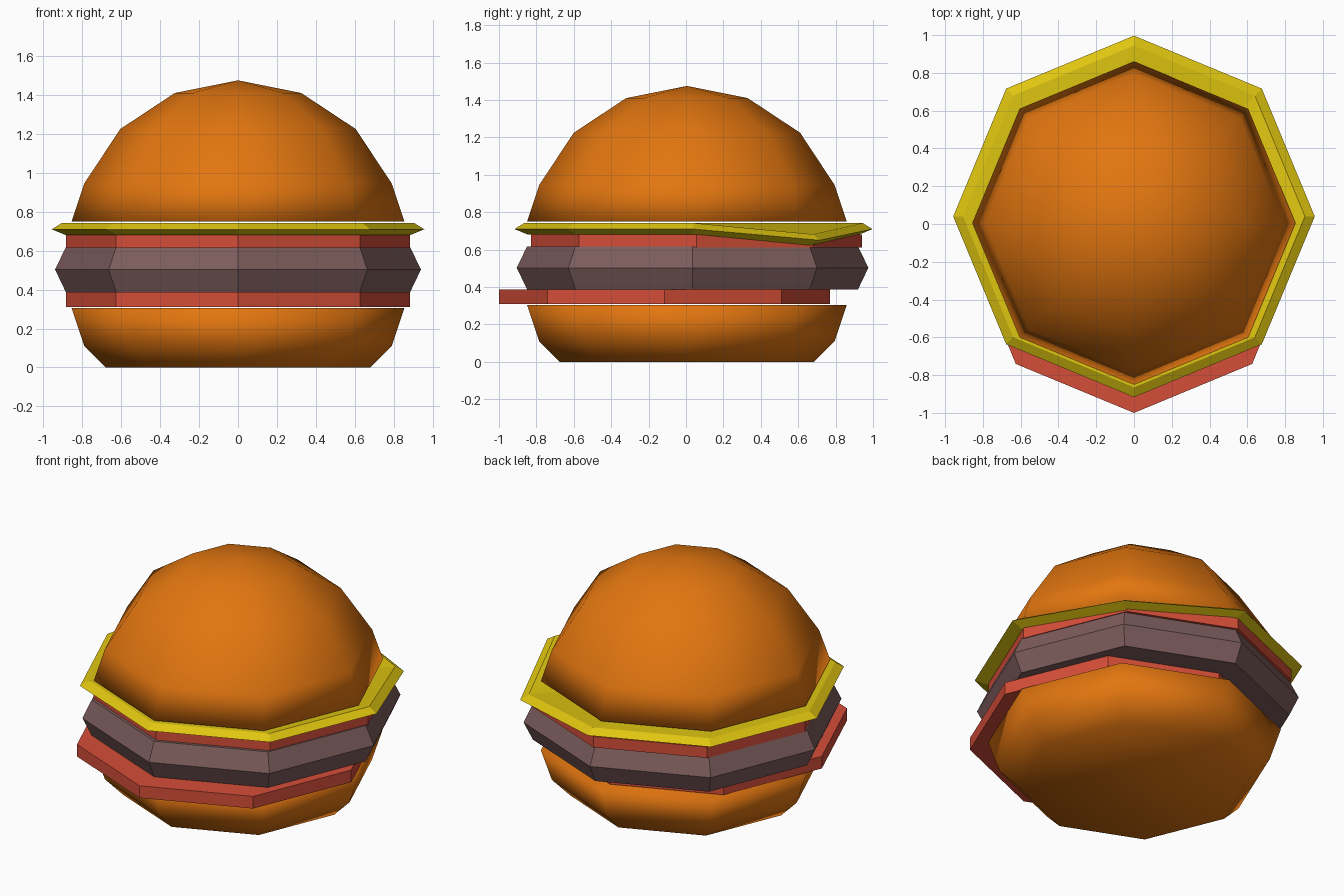
import bpy, bmesh, math

if "Cube" in bpy.data.objects:
    bpy.data.objects.remove(bpy.data.objects["Cube"])

def material(name, color):
    m = bpy.data.materials.new(name)
    m.diffuse_color = (*color, 1)
    m.use_nodes = True
    m.node_tree.nodes["Principled BSDF"].inputs["Base Color"].default_value = m.diffuse_color
    return m

BUN = material("toasted bun", (0.76, 0.18, 0.005))
TOMATO = material("tomato red", (0.66, 0.075, 0.04))
MEAT = material("meat brown", (0.205, 0.108, 0.108))
CHEESE = material("cheese yellow", (0.74, 0.56, 0.005))
SIDES = 8

def lathe(name, profile, mat, y=0.0, smooth=False, droop=0.0):
    """Octagonal solid from (radius, z) rings, bottom to top; droop lowers the back right corner."""
    bm = bmesh.new()
    rings = []
    for r, z in profile:
        if r == 0:
            rings.append([bm.verts.new((0, y, z))])
            continue
        ring = []
        for i in range(SIDES):
            a = math.tau * i / SIDES
            dz = droop if i == 1 else 0
            ring.append(bm.verts.new((r * math.cos(a), y + r * math.sin(a), z - dz)))
        rings.append(ring)
    for lo, hi in zip(rings, rings[1:]):
        for i in range(SIDES):
            j = (i + 1) % SIDES
            if len(hi) == 1:
                bm.faces.new((lo[i], lo[j], hi[0]))
            else:
                bm.faces.new((lo[i], lo[j], hi[j], hi[i]))
    # flat caps
    bm.faces.new(rings[0][::-1])
    if len(rings[-1]) > 1:
        bm.faces.new(rings[-1])
    if droop:
        bmesh.ops.triangulate(bm, faces=[f for f in bm.faces if len(f.verts) > 4])
    bmesh.ops.recalc_face_normals(bm, faces=bm.faces[:])
    for f in bm.faces:
        f.smooth = smooth
    me = bpy.data.meshes.new(name)
    bm.to_mesh(me)
    bm.free()
    me.materials.append(mat)
    ob = bpy.data.objects.new(name, me)
    bpy.context.collection.objects.link(ob)
    return ob

# buns
lathe("bottom_bun", [(0.68, 0), (0.79, 0.11), (0.855, 0.305)], BUN, 0.005, True)
lathe("top_bun", [(0.855, 0.75), (0.79, 0.945), (0.605, 1.225), (0.325, 1.41), (0, 1.475)],
      BUN, 0.005, True)

# tomato slices, shifted forwards and backwards
for name, z0, z1, y in (("lower_tomato", 0.31, 0.388, -0.115), ("upper_tomato", 0.612, 0.682, 0.055)):
    lathe(name, [(0.885, z0), (0.885, z1)], TOMATO, y)

# meat patty with a ridge round the middle
lathe("patty", [(0.885, 0.388), (0.94, 0.503), (0.885, 0.617)], MEAT, 0.035)

# cheese slice with one drooping corner
lathe("cheese", [(0.885, 0.68), (0.957, 0.71), (0.905, 0.742)], CHEESE, 0.04, droop=0.06)
